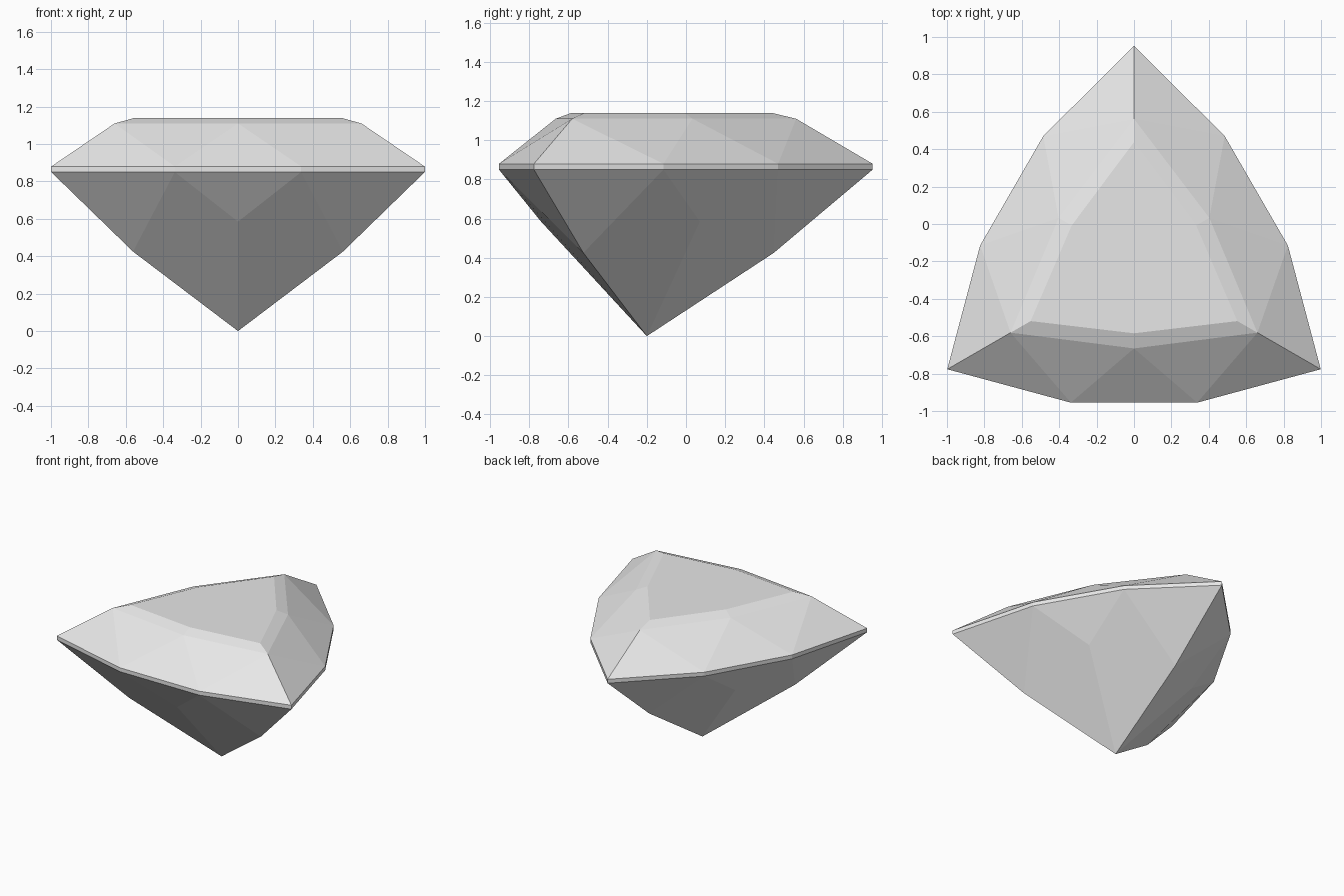
import bpy, bmesh
from math import sin, cos, pi
from mathutils import Vector

cube = bpy.data.objects.get("Cube")
if cube:
    bpy.data.objects.remove(cube)

CENTRE_Y = -0.2
mat = bpy.data.materials.new("pale_grey_stone")
mat.use_nodes = True
mat.diffuse_color = (0.8, 0.8, 0.8, 1)
mat.node_tree.nodes["Principled BSDF"].inputs["Base Color"].default_value = (0.8, 0.8, 0.8, 1)

bm = bmesh.new()


def trio(x, y, z):
    """One point repeated three times around the stone's axis."""
    points = []
    for i in range(3):
        a = 2 * pi * i / 3
        points.append(bm.verts.new((x * cos(a) - y * sin(a),
                                    x * sin(a) + y * cos(a) + CENTRE_Y, z)))
    return points


def girdle(z):
    """Pointed corner plus the two blunt points either side of it."""
    return trio(0, 1.153, z), trio(0.485, 0.67, z), trio(-0.485, 0.67, z)


# Rings from the table down to the culet
table_corner, table_mid = trio(0, 0.638, 1.14), trio(-0.333, 0.192, 1.14)
break_corner, break_mid = trio(0, 0.762, 1.11), trio(-0.403, 0.2325, 1.11)
up_corner, up_right, up_left = girdle(0.88)
low_corner, low_right, low_left = girdle(0.85)
keel_corner, keel_mid = trio(0, 0.648, 0.425), trio(-0.468, 0.27, 0.585)
culet = bm.verts.new((0, CENTRE_Y, 0))

# Flat table
bm.faces.new([v for pair in zip(table_corner, table_mid) for v in pair])

for i in range(3):
    j = (i + 1) % 3
    p = i - 1
    facets = [
        # Thin bevel round the table
        (table_corner[i], table_mid[i], break_mid[i], break_corner[i]),
        (table_mid[i], table_corner[j], break_corner[j], break_mid[i]),
        # Crown
        (break_corner[i], up_left[i], up_corner[i]),
        (break_corner[i], up_corner[i], up_right[i]),
        (break_corner[i], break_mid[i], up_left[i]),
        (break_corner[i], up_right[i], break_mid[p]),
        (break_mid[i], up_right[j], up_left[i]),
        # Girdle band
        (up_corner[i], up_left[i], low_left[i], low_corner[i]),
        (up_right[i], up_corner[i], low_corner[i], low_right[i]),
        (up_left[i], up_right[j], low_right[j], low_left[i]),
        # Pavilion
        (low_corner[i], low_left[i], keel_corner[i]),
        (low_corner[i], keel_corner[i], low_right[i]),
        (low_left[i], low_right[j], keel_mid[i]),
        (low_left[i], keel_mid[i], culet, keel_corner[i]),
        (low_right[i], keel_corner[i], culet, keel_mid[p]),
    ]
    for facet in facets:
        bm.faces.new(facet)

bmesh.ops.recalc_face_normals(bm, faces=bm.faces)
mesh = bpy.data.meshes.new("cut_gemstone")
bm.to_mesh(mesh)
bm.free()
mesh.materials.append(mat)
gem = bpy.data.objects.new("cut_gemstone", mesh)
bpy.context.collection.objects.link(gem)
